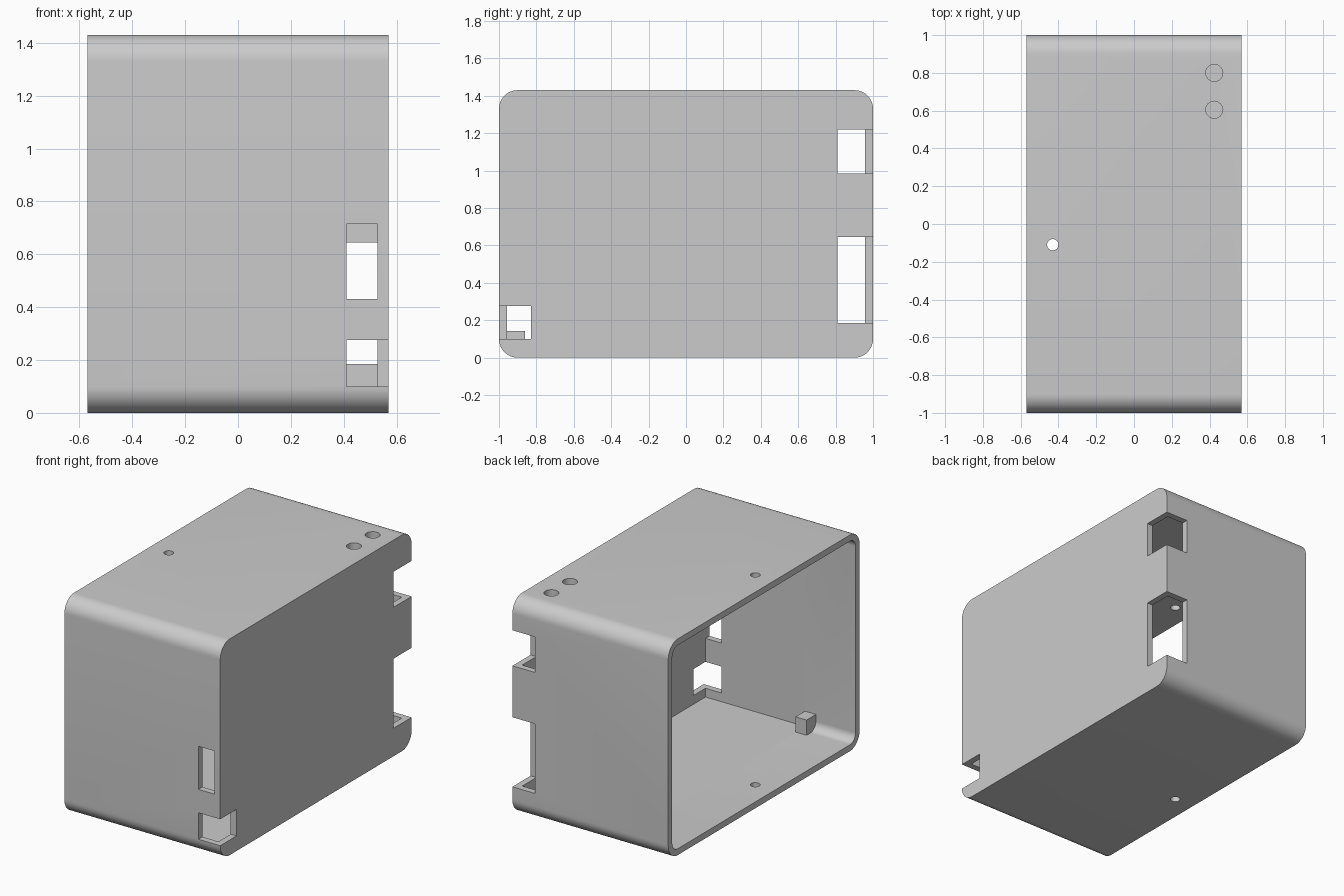
import bpy
from math import cos, sin, pi, radians

if "Cube" in bpy.data.objects:
    bpy.data.objects.remove(bpy.data.objects["Cube"], do_unlink=True)

W, D, H = 1.14, 2.0, 1.43      # overall width, depth, height
WALL, RADIUS = 0.042, 0.1
X, Y = W / 2, D / 2

grey = bpy.data.materials.new("light_grey_plastic")
grey.use_nodes = True
colour = (0.6, 0.6, 0.6, 1)
grey.diffuse_color = colour
grey.node_tree.nodes["Principled BSDF"].inputs["Base Color"].default_value = colour


def prism(name, x0, x1, inset, radius, steps=12):
    """Rounded rectangle in the yz plane, extruded along x."""
    y, z0, z1 = Y - inset, inset, H - inset
    ring = []
    for i, (sy, zc) in enumerate([(1, z1 - radius), (-1, z1 - radius),
                                  (-1, z0 + radius), (1, z0 + radius)]):
        for k in range(steps + 1):
            a = (i + k / steps) * pi / 2
            ring.append((sy * (y - radius) + radius * cos(a), zc + radius * sin(a)))
    n = len(ring)
    verts = [(x, *p) for x in (x0, x1) for p in ring]
    faces = [(i, (i + 1) % n, n + (i + 1) % n, n + i) for i in range(n)]
    faces += [tuple(reversed(range(n))), tuple(range(n, 2 * n))]
    mesh = bpy.data.meshes.new(name)
    mesh.from_pydata(verts, [], faces)
    ob = bpy.data.objects.new(name, mesh)
    bpy.context.collection.objects.link(ob)
    return ob


def box(name, xs, ys, zs):
    spans = (xs, ys, zs)
    bpy.ops.mesh.primitive_cube_add(size=1, location=[(a + b) / 2 for a, b in spans])
    ob = bpy.context.object
    ob.name = name
    ob.scale = [b - a for a, b in spans]
    bpy.ops.object.transform_apply(location=True, rotation=False, scale=True)
    return ob


def hole(x, y, radius, z0, z1):
    bpy.ops.mesh.primitive_cylinder_add(vertices=32, radius=radius, depth=z1 - z0,
                                        location=(x, y, (z0 + z1) / 2))
    return bpy.context.object


def select(ob):
    bpy.ops.object.select_all(action="DESELECT")
    ob.select_set(True)
    bpy.context.view_layer.objects.active = ob


def cut(target, cutter):
    cutter.hide_render = True
    mod = target.modifiers.new("cut", "BOOLEAN")
    mod.operation, mod.solver, mod.object = "DIFFERENCE", "EXACT", cutter
    select(target)
    bpy.ops.object.modifier_apply(modifier=mod.name)
    bpy.data.objects.remove(cutter, do_unlink=True)


# Shell, open on the -x side: rounded mouth, square-cornered cavity behind it
shell = prism("shell", -X, X, 0, RADIUS)
cut(shell, prism("mouth", -X - 0.1, -0.2, WALL, RADIUS - WALL))
cut(shell, box("cavity", (-0.21, X - WALL), (-Y + WALL, Y - WALL), (WALL, H - WALL)))

# Connector openings wrapping the back corner
for z in ((0.185, 0.645), (0.985, 1.22)):
    cut(shell, box("back_slot", (0.405, X + 0.1), (0.81, Y + 0.1), z))

# Front corner notch and front window
cut(shell, box("front_notch", (0.41, X + 0.1), (-Y - 0.1, -0.83), (0.1, 0.275)))
cut(shell, box("front_window", (0.41, X - WALL), (-Y - 0.1, -0.9), (0.43, 0.715)))

# Small hole through roof and floor, two larger holes in the roof
cut(shell, hole(-0.43, -0.11, 0.03, -0.1, H + 0.1))
for y in (0.605, 0.8):
    cut(shell, hole(0.425, y, 0.045, H - 0.2, H + 0.1))

# Stop block in the lower front inner corner
block = box("stop_block", (-0.28, -0.2), (-0.963, -0.86), (0.037, 0.143))

for ob in (shell, block):
    ob.data.materials.clear()
    ob.data.materials.append(grey)
select(shell)
bpy.ops.object.shade_smooth_by_angle(angle=radians(30))
